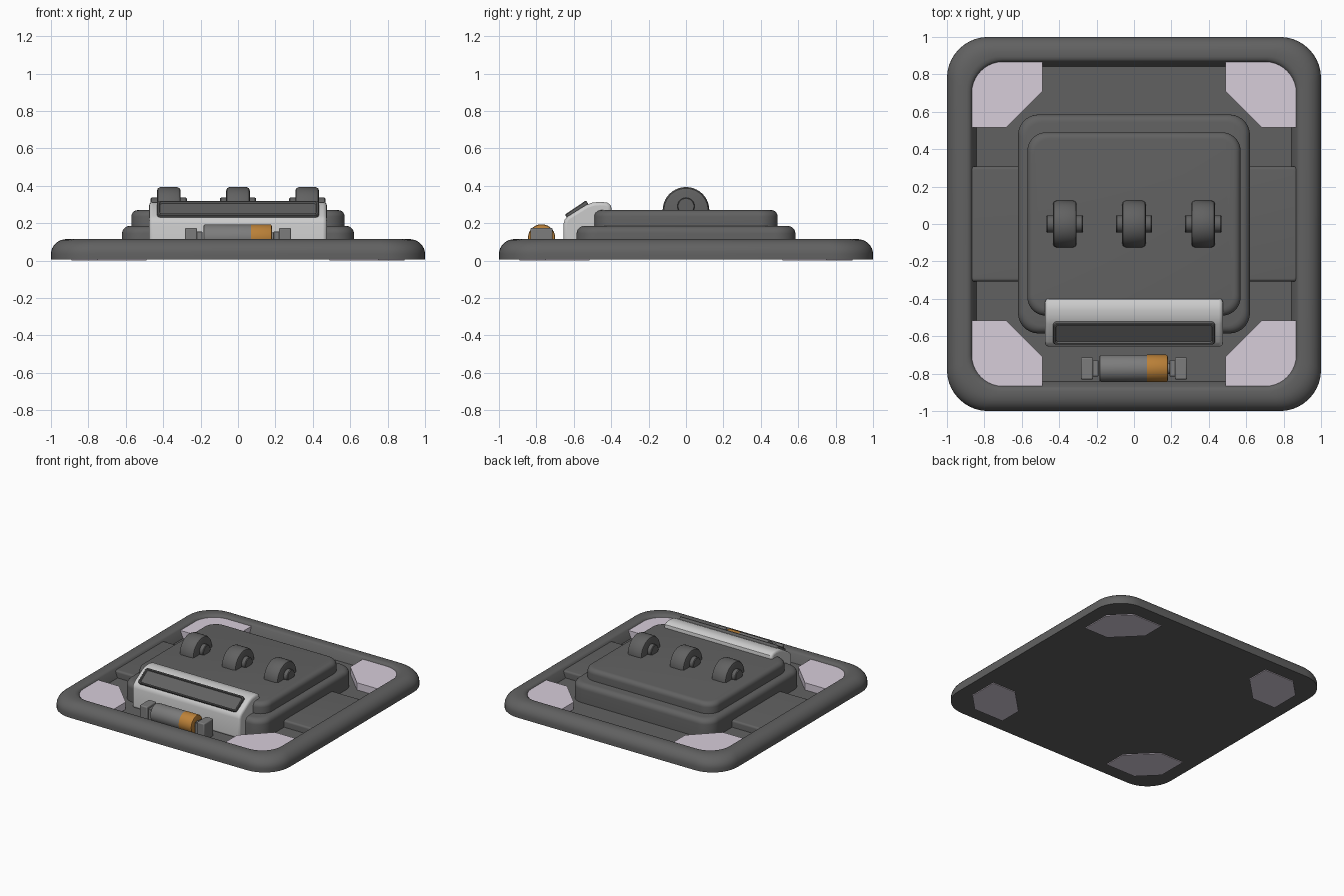
import bpy, bmesh
from math import sin, cos, pi, radians
from mathutils import Matrix

if "Cube" in bpy.data.objects:
    bpy.data.objects.remove(bpy.data.objects["Cube"])


def material(name, rgb):
    m = bpy.data.materials.new(name)
    m.diffuse_color = (*rgb, 1)
    m.use_nodes = True
    m.node_tree.nodes["Principled BSDF"].inputs["Base Color"].default_value = m.diffuse_color
    return m


LILAC = material("lilac", (0.68, 0.61, 0.70))
ORANGE = material("orange", (0.50, 0.22, 0.04))
DARK = material("dark_grey", (0.12, 0.12, 0.12))
MID = material("mid_grey", (0.2, 0.2, 0.2))
DROP = Matrix.Translation((0, 0, -0.005))


def finish(name, bm, mat=DARK, matrix=DROP, bevel=0, angle=35):
    bmesh.ops.recalc_face_normals(bm, faces=bm.faces)
    me = bpy.data.meshes.new(name)
    bm.to_mesh(me)
    bm.free()
    ob = bpy.data.objects.new(name, me)
    bpy.context.collection.objects.link(ob)
    ob.matrix_world = matrix
    if mat:
        me.materials.append(mat)
    if bevel:
        mod = ob.modifiers.new("bevel", 'BEVEL')
        mod.width, mod.segments = bevel, 3
        mod.limit_method, mod.angle_limit = 'ANGLE', radians(40)
    bpy.ops.object.select_all(action='DESELECT')
    bpy.context.view_layer.objects.active = ob
    ob.select_set(True)
    bpy.ops.object.shade_smooth_by_angle(angle=radians(angle))
    return ob


def rounded_rect(hx, hy, r, n=10):
    pts = []
    for k, (sx, sy) in enumerate([(1, 1), (-1, 1), (-1, -1), (1, -1)]):
        for i in range(n + 1):
            a = (k + i / n) * pi / 2
            pts.append((sx * (hx - r) + r * cos(a), sy * (hy - r) + r * sin(a)))
    return pts


def skin(bm, rings):
    """Join equal rings into a closed solid with capped ends."""
    rows = [[bm.verts.new(p) for p in ring] for ring in rings]
    n = len(rows[0])
    for a, b in zip(rows, rows[1:]):
        for i in range(n):
            bm.faces.new((a[i], a[(i + 1) % n], b[(i + 1) % n], b[i]))
    bm.faces.new(rows[0])
    bm.faces.new(rows[-1])


def rect_loft(name, hx, hy, r, steps, **kw):
    """Stack of rounded rectangles; steps are (inset, z)."""
    bm = bmesh.new()
    skin(bm, [[(x, y, z) for x, y in rounded_rect(hx - d, hy - d, max(r - d * 0.4, 0.004))]
              for d, z in steps])
    return finish(name, bm, **kw)


def rounded_slab(name, hx, hy, z0, z1, r, b, **kw):
    arc = [(b - b * cos(i * pi / 10), z1 - b + b * sin(i * pi / 10)) for i in range(6)]
    return rect_loft(name, hx, hy, r, [(0, z0)] + arc, **kw)


def prism(name, pts, a, b, along_x=False, **kw):
    bm = bmesh.new()
    skin(bm, [[(t, u, v) if along_x else (u, v, t) for u, v in pts] for t in (a, b)])
    return finish(name, bm, **kw)


def lathe_x(name, profile, loc, n=40, **kw):
    """Revolve (x, radius) points about the x axis."""
    bm = bmesh.new()
    skin(bm, [[(x, r * cos(2 * pi * i / n), r * sin(2 * pi * i / n)) for i in range(n)]
              for x, r in profile])
    return finish(name, bm, matrix=DROP @ Matrix.Translation(loc), **kw)


def box(name, x0, x1, y0, y1, z0, z1, bevel):
    return prism(name, [(x0, y0), (x1, y0), (x1, y1), (x0, y1)], z0, z1, bevel=bevel, mat=MID)


# Base tray with rounded rim and sunken floor
rim = [(0.085 - 0.085 * cos(i * pi / 16), 0.04 + 0.08 * sin(i * pi / 16)) for i in range(9)]
rect_loft("base_tray", 1, 1, 0.22,
          [(0, 0.011)] + rim + [(0.105, 0.12), (0.12, 0.117), (0.13, 0.108), (0.157, 0.045)])

# Corner pads passing through the tray
corner = [(0.49, 0.89), (0.49, 0.71), (0.685, 0.515), (0.89, 0.515), (0.89, 0.75), (0.75, 0.89)]
for sx in (-1, 1):
    for sy in (-1, 1):
        prism("corner_pad", [(x * sx, y * sy) for x, y in corner], 0.005, 0.102, mat=LILAC)

# Cross bar and two-step body
rounded_slab("side_plates", 0.875, 0.307, 0.03, 0.1, 0.02, 0.015)
rounded_slab("lower_body", 0.62, 0.585, 0.03, 0.19, 0.11, 0.04)
rounded_slab("upper_body", 0.57, 0.49, 0.17, 0.275, 0.10, 0.035)

# Three wheels with axle hubs, half sunk in the top
for x in (-0.37, 0, 0.37):
    lathe_x("wheel", [(-0.063, 0.105), (-0.059, 0.118), (-0.045, 0.125),
                      (0.045, 0.125), (0.059, 0.118), (0.063, 0.105)], (x, 0, 0.273))
    lathe_x("wheel_axle", [(-0.097, 0.042), (-0.092, 0.046), (0.092, 0.046), (0.097, 0.042)],
            (x, 0, 0.295))

# Sloped console with a framed screen
prism("console", [(-0.655, 0.04), (-0.655, 0.20), (-0.648, 0.225), (-0.63, 0.243),
                  (-0.535, 0.302), (-0.50, 0.315), (-0.46, 0.319), (-0.42, 0.315),
                  (-0.402, 0.30), (-0.398, 0.28), (-0.398, 0.2), (-0.45, 0.04)],
      -0.475, 0.475, along_x=True, bevel=0.018, mat=None)
rect_loft("screen", 0.432, 0.068, 0.018,
          [(0, -0.02), (0, 0.016), (0.004, 0.02), (0.012, 0.02), (0.016, 0.01)],
          matrix=Matrix.Translation((0, -0.58, 0.267)) @ Matrix.Rotation(radians(34), 4, 'X'))

# Battery cell with coloured end and terminal
cell = (0, -0.772, 0.126)
lathe_x("battery_cell", [(-0.185, 0.062), (-0.182, 0.069), (-0.175, 0.072), (0.07, 0.072)],
        cell, mat=MID)
lathe_x("battery_cap", [(0.07, 0.073), (0.172, 0.073), (0.178, 0.07), (0.181, 0.062)],
        cell, mat=ORANGE)
lathe_x("battery_terminal", [(0.175, 0.03), (0.2, 0.03)], cell, mat=MID)

# Battery holder clips
for s in (-1, 1):
    a, b = sorted((s * 0.218, s * 0.284))
    box("holder_clip", a, b, -0.831, -0.713, 0.03, 0.18, 0.008)
    a, b = sorted((s * 0.19, s * 0.222))
    box("holder_contact", a, b, -0.815, -0.729, 0.03, 0.16, 0.004)
